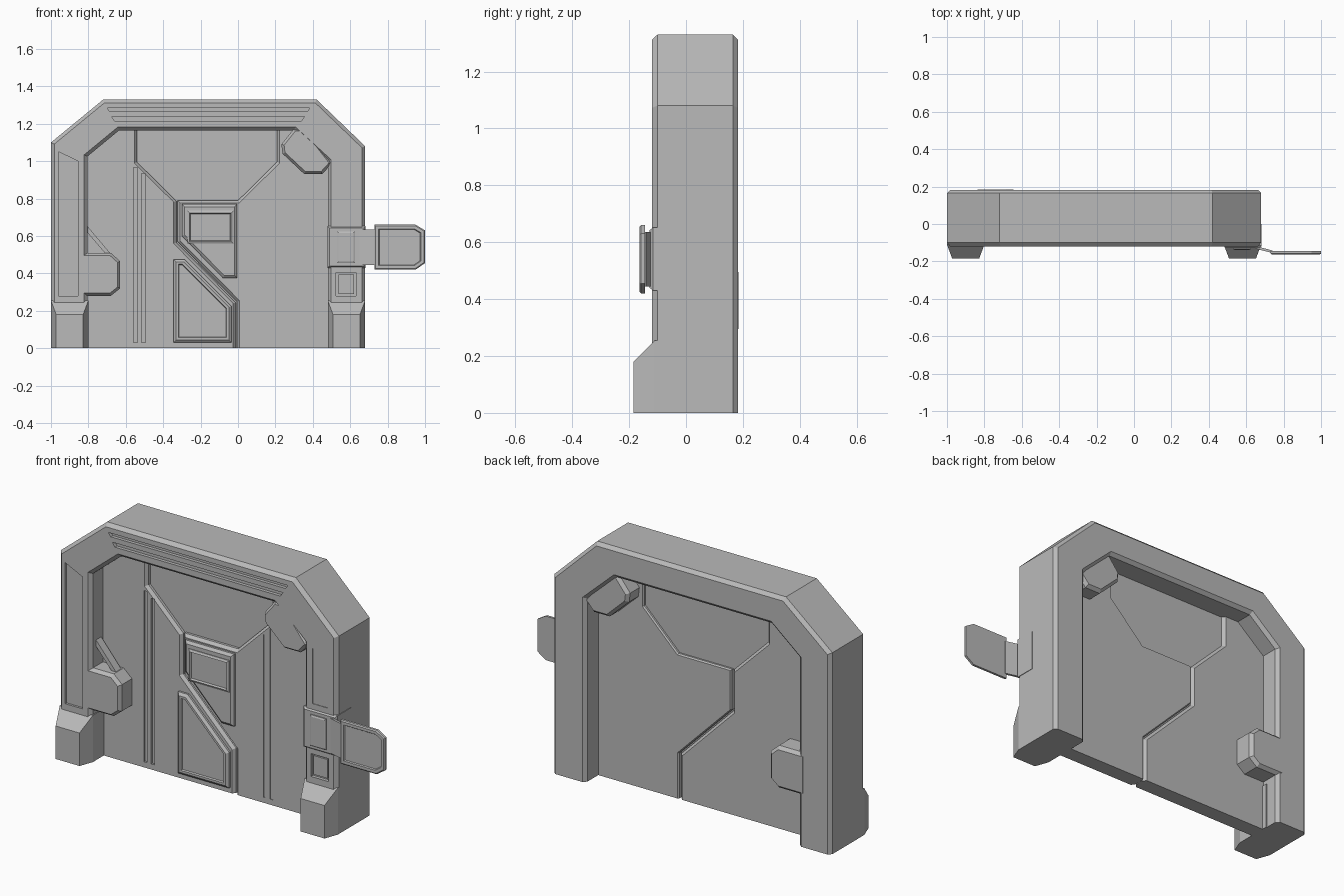
import bpy, bmesh
from mathutils import Vector

if "Cube" in bpy.data.objects:
    bpy.data.objects.remove(bpy.data.objects["Cube"], do_unlink=True)

GREY = (0.49, 0.49, 0.49, 1)
metal = bpy.data.materials.new("grey_metal")
metal.use_nodes = True
metal.diffuse_color = GREY
metal.node_tree.nodes["Principled BSDF"].inputs["Base Color"].default_value = GREY


def plate(name, pts, y0, y1, front=(), back=(), taper=None, floor=False):
    """Extrude an x-z outline from y0 (front) to y1, then step its front/back
    faces through (inset, depth) pairs; taper gives an extra front outline."""
    bm = bmesh.new()
    face = bm.faces.new([bm.verts.new((x, y0, z)) for x, z in pts])
    face.normal_update()
    if face.normal.y > 0:
        face.normal_flip()
    ret = bmesh.ops.extrude_face_region(bm, geom=[face], use_keep_orig=True)
    cap = [g for g in ret["geom"] if isinstance(g, bmesh.types.BMFace)][0]
    for v in cap.verts:
        v.co.y = y1
    bmesh.ops.recalc_face_normals(bm, faces=bm.faces[:])
    for f, steps in ((face, front), (cap, back)):
        for t, d in steps:
            bmesh.ops.inset_region(bm, faces=[f], thickness=t, depth=0, use_even_offset=True)
            f.normal_update()
            shift = f.normal * d
            for v in f.verts:
                v.co += shift
    if taper:
        ty, tpts = taper
        bmesh.ops.inset_region(bm, faces=[face], thickness=0.001)
        for v in face.verts:
            i = min(range(len(pts)), key=lambda k: (Vector((pts[k][0], y0, pts[k][1])) - v.co).length)
            v.co = (tpts[i][0], ty, tpts[i][1])
    if floor:
        cut = bmesh.ops.bisect_plane(bm, geom=bm.verts[:] + bm.edges[:] + bm.faces[:],
                                     plane_co=(0, 0, 0), plane_no=(0, 0, 1), clear_inner=True)
        edges = [g for g in cut["geom_cut"] if isinstance(g, bmesh.types.BMEdge)]
        bmesh.ops.holes_fill(bm, edges=edges, sides=0)
    bmesh.ops.recalc_face_normals(bm, faces=bm.faces[:])
    me = bpy.data.meshes.new(name)
    bm.to_mesh(me)
    bm.free()
    me.materials.append(metal)
    ob = bpy.data.objects.new(name, me)
    bpy.context.collection.objects.link(ob)
    return ob


def box(x0, x1, z0, z1):
    return [(x0, z0), (x1, z0), (x1, z1), (x0, z1)]


def carve(ob, outlines, y0, y1):
    """Sink grooves or panels into a part."""
    for pts in outlines:
        cutter = plate("cutter", pts, y0, y1)
        cutter.hide_render = True
        mod = ob.modifiers.new("carve", "BOOLEAN")
        mod.operation, mod.solver, mod.object = "DIFFERENCE", "EXACT", cutter
        bpy.context.view_layer.objects.active = ob
        bpy.ops.object.modifier_apply(modifier=mod.name)
        bpy.data.objects.remove(cutter, do_unlink=True)


# Arched frame with bevelled rims, grooves and sunk panels
arch = plate("frame", [(-1, -.1), (-1, 1.1), (-.72, 1.33), (.42, 1.33), (.68, 1.08), (.68, -.1),
                       (.48, -.1), (.48, 1.0), (.3, 1.165), (-.635, 1.165), (-.805, 1.025), (-.805, -.1)],
             -.1, .165, [(.018, .02)], [(.018, .018)], floor=True)
carve(arch, [[(-.7, 1.285), (-.685, 1.265), (.37, 1.265), (.385, 1.285)],
             [(-.675, 1.238), (-.66, 1.215), (.34, 1.215), (.355, 1.238)],
             box(.525, .63, .28, .405)], -.2, -.102)
carve(arch, [[(-.96, .28), (-.855, .28), (-.855, 1.0), (-.96, 1.05)]], -.2, -.108)
carve(arch, [[(.535, .68), (.625, .68), (.625, 1.02), (.535, .98)]], -.2, -.117)
plate("control_pad", box(.536, .619, .291, .394), -.112, -.09)

# Feet, sloped at the top and narrowed toward the front
for side, x0 in (("right", -1), ("left", .48)):
    plate(side + "_foot", box(x0, x0 + .2, 0, .255), -.11, .1,
          taper=(-.185, box(x0 + .028, x0 + .172, 0, .18)))

# Door leaves meeting along a stepped seam, over a thin core
lip = [(.014, .016)]
plate("door_core", box(-.83, .5, 0, 1.19), .02, .045)
right_leaf = plate("right_door_leaf", [(-.84, -.1), (-.84, 1.04), (-.66, 1.19), (-.54, 1.19), (-.54, .995),
                                       (-.33, .787), (-.33, .565), (-.012, .245), (-.012, -.1)],
                   .001, .055, lip, lip, floor=True)
left_leaf = plate("left_door_leaf", [(.51, -.1), (.51, 1.01), (.32, 1.19), (.208, 1.19), (.208, .995),
                                     (0, .79), (-.323, .79), (-.323, .568), (-.005, .248), (-.005, -.1)],
                  .001, .063, lip, [(.006, .008)], floor=True)
carve(right_leaf, [box(-.558, -.538, .03, .965), box(-.515, -.495, .03, .935)], -.1, -.004)
carve(left_leaf, [box(.165, .177, .03, .92), box(.205, .222, .03, .965)], -.1, -.011)
plate("upper_door_panel", [(-.545, 1.19), (-.545, .995), (-.33, .785), (.005, .785), (.215, .995), (.215, 1.19)],
      .015, .053)

# Raised door panels and window
plate("centre_panel", [(-.3, .77), (-.3, .6), (-.08, .375), (-.005, .375), (-.005, .77)],
      -.026, .01, [(.014, .012)])
plate("window", box(-.27, -.025, .56, .735), -.042, .0, [(.012, .006), (.006, -.012)])
plate("lower_panel", [(-.345, .03), (-.035, .03), (-.035, .225), (-.285, .475), (-.345, .475)],
      -.026, .01, [(.014, .012), (.012, 0), (.004, -.008)])

# Locking lugs clasping both sides of the doors
plate("side_lug", [(-.85, .28), (-.68, .28), (-.63, .32), (-.63, .465), (-.68, .51), (-.85, .51)],
      -.1, .167, [(.014, .019)], [(.016, .018)])
plate("side_lug_brace", [(-.82, .67), (-.82, .635), (-.7, .495), (-.672, .495)], -.075, -.03)
plate("corner_lug", [(.3, 1.175), (.232, 1.09), (.238, 1.04), (.355, .93), (.45, .93), (.505, .99), (.36, 1.175)],
      -.1, .15, [(.014, .019)], [(.016, .018)])

# Cuff, bridge and paddle reaching out from the left post
plate("cuff", box(.478, .683, .43, .652), -.116, .0, [(.01, .012)])
plate("cuff_pad", box(.53, .625, .455, .625), -.134, -.12, [(.008, .004)])
bridge = plate("paddle_bridge", box(.65, .74, .445, .635), -.132, -.118)
for v in bridge.data.vertices:
    v.co.y -= (v.co.x - .65) * .26
plate("paddle", [(.73, .42), (.95, .42), (1, .455), (1, .63), (.95, .66), (.73, .66)],
      -.158, -.145, [(.006, .005), (.016, 0), (.004, -.006)])
